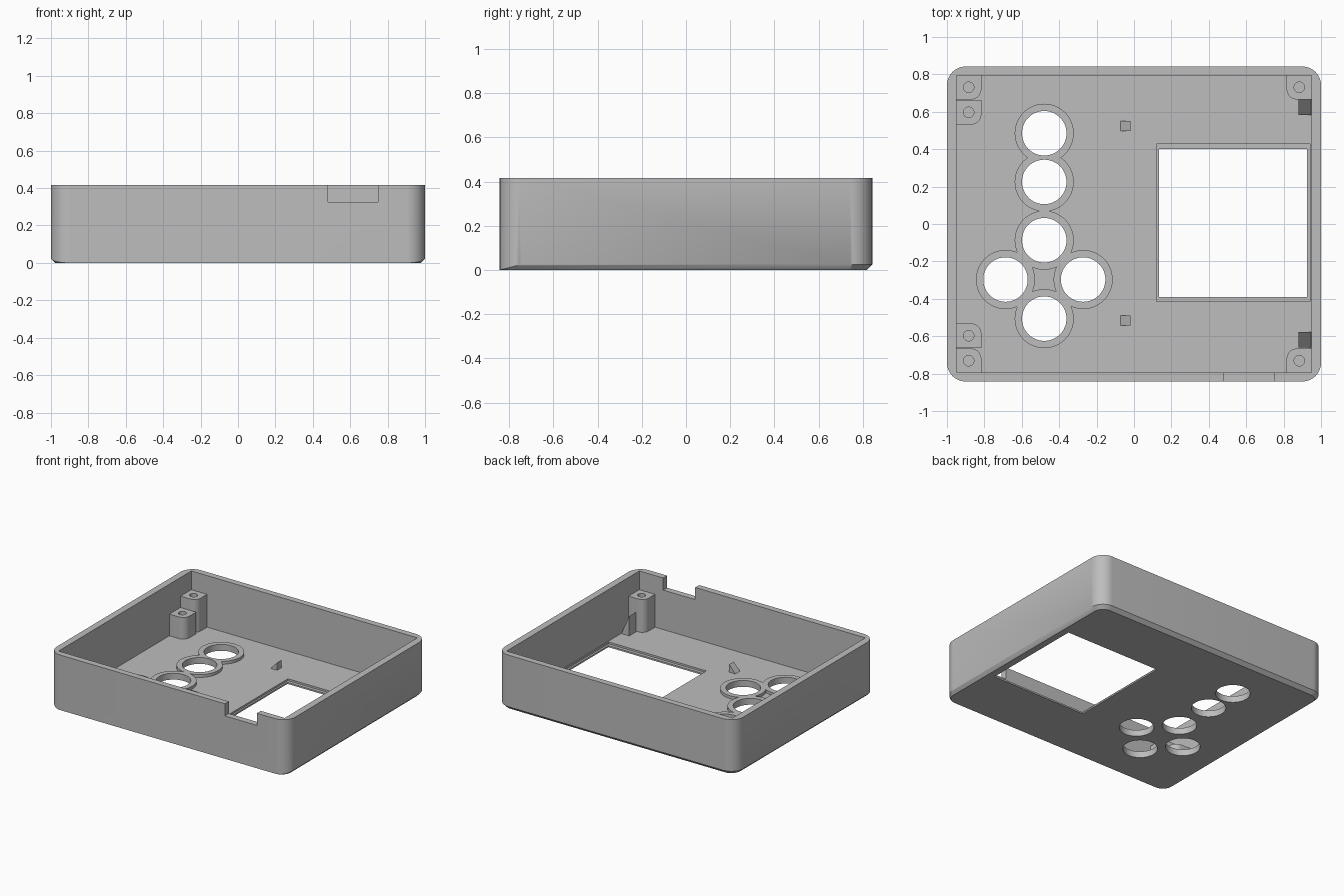
import bpy
import bmesh
from math import cos, sin, pi, radians
from mathutils import Vector

old = bpy.data.objects.get("Cube")
if old:
    bpy.data.objects.remove(old, do_unlink=True)

# Main dimensions
HX, HY, H = 1.0, 0.842, 0.417      # outer half sizes and height
IX, IY = 0.948, 0.795              # inner half sizes
FLOOR = 0.026                      # floor thickness and bottom chamfer
RADIUS = 0.1

plastic = bpy.data.materials.new("grey_plastic")
plastic.use_nodes = True
GREY = (0.51, 0.51, 0.51, 1)
plastic.diffuse_color = GREY
plastic.node_tree.nodes["Principled BSDF"].inputs["Base Color"].default_value = GREY


def make_object(name, bm):
    bmesh.ops.recalc_face_normals(bm, faces=bm.faces)
    mesh = bpy.data.meshes.new(name)
    bm.to_mesh(mesh)
    bm.free()
    mesh.materials.append(plastic)
    obj = bpy.data.objects.new(name, mesh)
    bpy.context.collection.objects.link(obj)
    return obj


def prism(name, outline, depth):
    """Extrude a closed 3D outline along a vector."""
    bm = bmesh.new()
    face = bm.faces.new([bm.verts.new(p) for p in outline])
    result = bmesh.ops.extrude_face_region(bm, geom=[face], use_keep_orig=True)
    verts = [g for g in result["geom"] if isinstance(g, bmesh.types.BMVert)]
    bmesh.ops.translate(bm, verts=verts, vec=depth)
    return make_object(name, bm)


def box(name, x0, x1, y0, y1, z0, z1):
    outline = [(x0, y0, z0), (x1, y0, z0), (x1, y1, z0), (x0, y1, z0)]
    return prism(name, outline, (0, 0, z1 - z0))


def cylinder(name, x, y, r, z0, z1, sides=48):
    angles = [2 * pi * i / sides for i in range(sides)]
    return prism(name, [(x + r * cos(a), y + r * sin(a), z0) for a in angles], (0, 0, z1 - z0))


def combine(target, tool, operation="DIFFERENCE"):
    """Apply a boolean and remove the helper."""
    tool.hide_render = True
    mod = target.modifiers.new("cut", "BOOLEAN")
    mod.operation = operation
    mod.solver = "EXACT"
    mod.object = tool
    bpy.context.view_layer.objects.active = target
    bpy.ops.object.modifier_apply(modifier=mod.name)
    bpy.data.objects.remove(tool, do_unlink=True)


def smooth(obj):
    bpy.ops.object.select_all(action="DESELECT")
    obj.select_set(True)
    bpy.context.view_layer.objects.active = obj
    bpy.ops.object.shade_smooth_by_angle(angle=radians(25))


# Outer body: rounded block whose bottom chamfer fades out at the front corners
bm = bmesh.new()
STEPS = 12
for quarter, (sx, sy) in enumerate([(1, 1), (-1, 1), (-1, -1), (1, -1)]):
    for i in range(STEPS + 1):
        a = (quarter + i / STEPS) * pi / 2
        normal = Vector((cos(a), sin(a), 0))
        p = Vector((sx * (HX - RADIUS), sy * (HY - RADIUS), 0)) + normal * RADIUS
        fade = min(1, max(0, (p.y + HY) / RADIUS))
        bm.verts.new(p + Vector((0, 0, H)))
        bm.verts.new(p - normal * FLOOR * fade)
        if fade > 0.001:
            bm.verts.new(p + Vector((0, 0, FLOOR * fade)))
hull = bmesh.ops.convex_hull(bm, input=bm.verts)
bmesh.ops.delete(bm, geom=[v for v in bm.verts if not v.link_faces], context="VERTS")
bmesh.ops.dissolve_limit(bm, angle_limit=radians(0.5), verts=bm.verts, edges=bm.edges)
shell = make_object("case_shell", bm)
combine(shell, box("cavity", -IX, IX, -IY, IY, FLOOR, H + 0.1))

# Button holes with raised rims
buttons = [(-0.48, 0.485), (-0.48, 0.225), (-0.48, -0.087),
           (-0.687, -0.297), (-0.272, -0.297), (-0.48, -0.506)]
for x, y in buttons:
    combine(shell, cylinder("rim", x, y, 0.158, FLOOR / 2, FLOOR + 0.022), "UNION")
for x, y in buttons:
    combine(shell, cylinder("button_hole", x, y, 0.119, -0.1, 0.2))

# Display opening with a shallow ledge
combine(shell, box("ledge", 0.12, 0.94, -0.415, 0.427, 0.012, 0.1))
combine(shell, box("opening", 0.133, 0.925, -0.39, 0.402, -0.1, 0.1))

# Cable notch in the front wall
combine(shell, box("notch", 0.48, 0.748, -HY - 0.1, -IY + 0.02, 0.325, H + 0.1))
smooth(shell)


# Screw posts: one inner corner rounded, blind hole on top
def post(name, sx, sy, y_outer, top):
    size, r = 0.132, 0.055
    x_wall, x_in = IX + 0.004, IX - size
    y_in = y_outer - size
    points = [(x_wall, y_outer), (x_wall, y_in)]
    for i in range(9):
        a = i / 8 * pi / 2
        points.append((x_in + r - r * sin(a), y_in + r - r * cos(a)))
    points.append((x_in, y_outer))
    obj = prism(name, [(sx * x, sy * y, FLOOR - 0.005) for x, y in points],
                (0, 0, top - FLOOR + 0.005))
    hole = cylinder("screw_hole", sx * 0.884, sy * (y_outer - 0.067), 0.028, top - 0.15, top + 0.1, 24)
    combine(obj, hole)
    smooth(obj)


for sy, end in ((1, "back"), (-1, "front")):
    post(f"{end}_left_post", 1, sy, IY + 0.003, 0.275)
    post(f"{end}_right_post", -1, sy, IY + 0.003, 0.275)
    post(f"{end}_right_short_post", -1, sy, 0.664, 0.19)


# Wedge clips: upright face towards the display, slope behind it
def clip(name, x_face, x_back, y, width, top):
    z = FLOOR - 0.003
    prism(name, [(x_face, y - width / 2, z), (x_back, y - width / 2, z),
                 (x_face, y - width / 2, top)], (0, width, 0))


for y, end in ((0.625, "back"), (-0.618, "front")):
    clip(f"{end}_wall_clip", 0.88, IX, y, 0.083, 0.175)
for y, end in ((0.524, "back"), (-0.516, "front")):
    clip(f"{end}_floor_clip", -0.02, -0.075, y, 0.055, 0.085)
